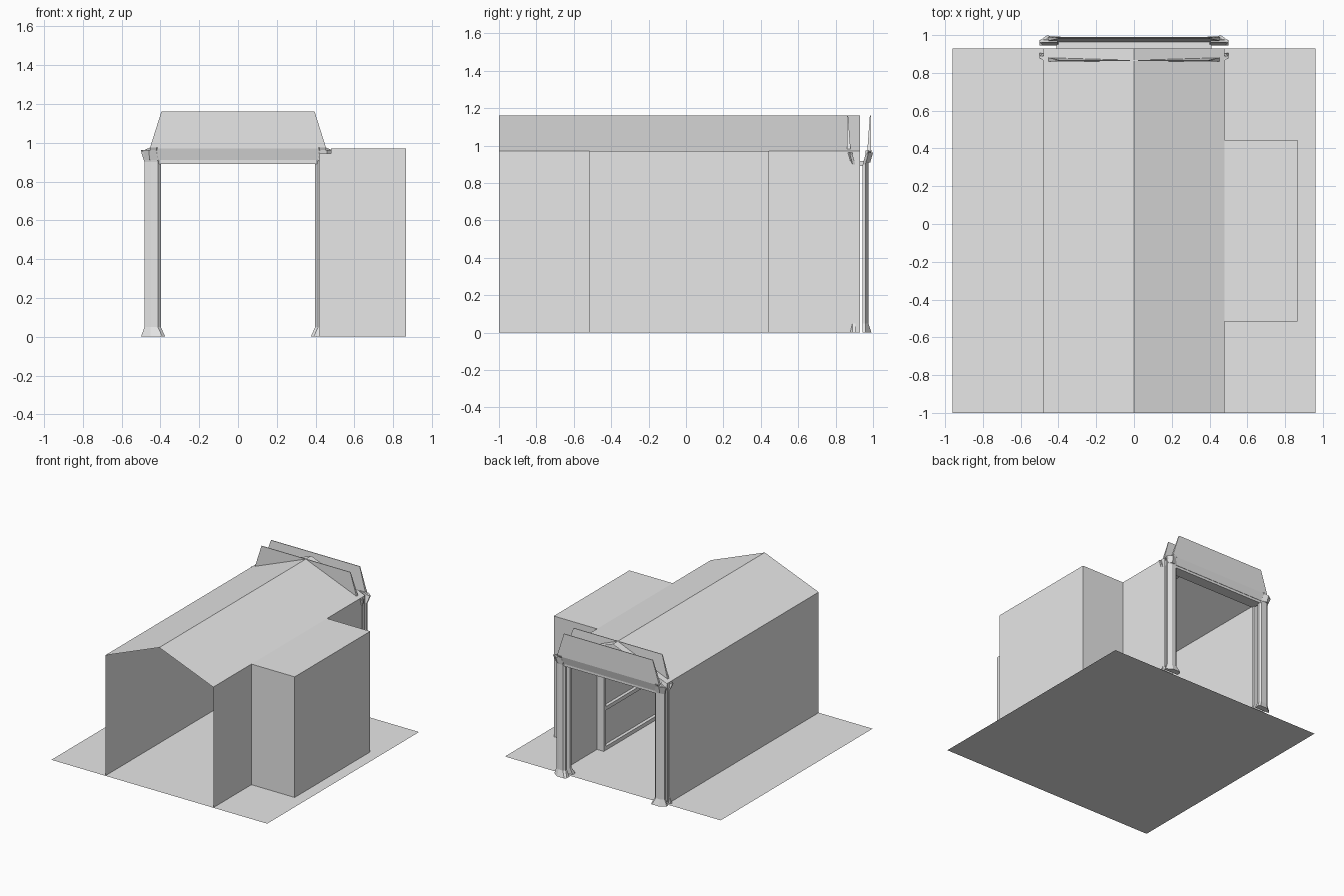
import bpy, bmesh

cube = bpy.data.objects.get("Cube")
if cube:
    bpy.data.objects.remove(cube)


def material(name, value):
    mat = bpy.data.materials.new(name)
    mat.use_nodes = True
    color = (value, value, value, 1)
    mat.diffuse_color = color
    mat.node_tree.nodes["Principled BSDF"].inputs["Base Color"].default_value = color
    return mat


GREY = material("light grey", 0.8)
PALE = material("pale pane", 0.95)

# Main plan dimensions
HALF, WIDE, FRONT, BACK = 0.48, 0.96, -1.0, 0.93
BAY_X, BAY_FRONT, BAY_BACK = 0.865, -0.515, 0.445
EAVE, RIDGE = 0.97, 1.16
GATE_Y = 0.925  # plane between the two gate frames


def finish(name, bm, mat=GREY, recalc=True):
    if recalc:
        bmesh.ops.recalc_face_normals(bm, faces=bm.faces[:])
    mesh = bpy.data.meshes.new(name)
    bm.to_mesh(mesh)
    bm.free()
    mesh.materials.append(mat)
    obj = bpy.data.objects.new(name, mesh)
    bpy.context.collection.objects.link(obj)
    return obj


def sheet(name, polygons):
    bm = bmesh.new()
    for points in polygons:
        bm.faces.new([bm.verts.new(p) for p in points])
    bmesh.ops.remove_doubles(bm, verts=bm.verts[:], dist=0.0001)
    return finish(name, bm, recalc=False)


def box(name, x, y, z, mat=GREY):
    bm = bmesh.new()
    bmesh.ops.create_cube(bm, size=1)
    for v in bm.verts:
        v.co = [a[0] if c < 0 else a[1] for a, c in zip((x, y, z), v.co)]
    return finish(name, bm, mat)


def loft(name, rings):
    """Solid skinned through rings with equal point counts."""
    bm = bmesh.new()
    loops = [[bm.verts.new(p) for p in ring] for ring in rings]
    count = len(loops[0])
    for low, high in zip(loops, loops[1:]):
        for i in range(count):
            j = (i + 1) % count
            bm.faces.new((low[i], low[j], high[j], high[i]))
    bm.faces.new(loops[0])
    bm.faces.new(loops[-1])
    return finish(name, bm)


# Ground
sheet("ground", [[(-WIDE, FRONT, 0), (WIDE, FRONT, 0), (WIDE, BACK, 0), (-WIDE, BACK, 0)]])

# Thin walls, open at both gable ends, with a side bay
right_path = [(HALF, FRONT), (HALF, BAY_FRONT), (BAY_X, BAY_FRONT),
              (BAY_X, BAY_BACK), (HALF, BAY_BACK), (HALF, BACK)]
left_path = [(-HALF, BACK), (-HALF, FRONT)]
walls = []
for path in (right_path, left_path):
    for a, b in zip(path, path[1:]):
        walls.append([(*a, 0), (*b, 0), (*b, EAVE), (*a, EAVE)])
sheet("walls", walls)

# Gable roof and flat bay roof
sheet("roof", [
    [(-HALF, FRONT, EAVE), (0, FRONT, RIDGE), (0, BACK, RIDGE), (-HALF, BACK, EAVE)],
    [(0, FRONT, RIDGE), (HALF, FRONT, EAVE), (HALF, BACK, EAVE), (0, BACK, RIDGE)],
])
sheet("bay_roof", [[(HALF, BAY_FRONT, EAVE), (BAY_X, BAY_FRONT, EAVE),
                    (BAY_X, BAY_BACK, EAVE), (HALF, BAY_BACK, EAVE)]])

# Framed partition between the hall and the bay
IN_X = 0.42
for name, z in (("sill", (0, 0.03)), ("middle_rail", (0.32, 0.35)), ("head_rail", (0.915, 0.945))):
    box("partition_" + name, (IN_X, HALF), (BAY_FRONT, BAY_BACK), z)
for name, y in (("front", BAY_FRONT), ("back", BAY_BACK - 0.03)):
    box("partition_post_" + name, (IN_X, HALF), (y, y + 0.03), (0, 0.945))
box("partition_pane", (0.446, 0.454), (BAY_FRONT + 0.02, BAY_BACK - 0.02), (0.02, 0.93), PALE)


def column(name, side, facing):
    """Faceted column with a flared foot and capital."""
    # z, inner x, outer x, outer depth
    levels = [(0, 0.375, 0.5, 0.067), (0.05, 0.398, 0.482, 0.05),
              (0.9, 0.398, 0.482, 0.05), (0.955, 0.405, 0.5, 0.06),
              (0.975, 0.405, 0.455, 0.07)]
    rings = []
    for z, inner, outer, depth in levels:
        near = 0.035 if z > 0.91 else 0.02
        plan = [(inner, near), (inner, depth - 0.014), (inner + 0.015, depth),
                (min(outer - 0.005, 0.452), depth), (outer, near + 0.014), (outer, near)]
        rings.append([(side * x, GATE_Y + facing * y, z) for x, y in plan])
    loft(name, rings)


def crest(name, facing):
    """Tapered upright panel leaning away from the gate."""
    # z, half width, near depth, far depth
    levels = [(0.91, 0.41, 0.038, 0.048), (0.97, 0.455, 0.044, 0.064),
              (RIDGE, 0.395, 0.058, 0.063)]
    rings = []
    for z, w, near, far in levels:
        plan = [(-w, near), (w, near), (w, far), (-w, far)]
        rings.append([(x, GATE_Y + facing * y, z) for x, y in plan])
    loft(name, rings)


# Gate: mirrored inner and outer frames joined by a lintel
for depth_name, facing in (("outer", 1), ("inner", -1)):
    for side_name, side in (("left", 1), ("right", -1)):
        column(f"gate_column_{depth_name}_{side_name}", side, facing)
    crest(f"gate_crest_{depth_name}", facing)
box("gate_lintel", (-0.41, 0.41), (GATE_Y - 0.045, GATE_Y + 0.045), (0.89, 0.918))

# Wing tips that bring each capital out to its full depth
for depth_name, facing in (("outer", 1), ("inner", -1)):
    for side_name, side in (("left", 1), ("right", -1)):
        plan_low = [(0.41, 0.045), (0.41, 0.05), (0.455, 0.06), (0.48, 0.045)]
        plan_high = [(0.405, 0.045), (0.405, 0.055), (0.46, 0.075), (0.5, 0.045)]
        loft(f"gate_wing_{depth_name}_{side_name}", [
            [(side * x, GATE_Y + facing * y, z) for x, y in plan]
            for plan, z in ((plan_low, 0.91), (plan_high, 0.962))])
